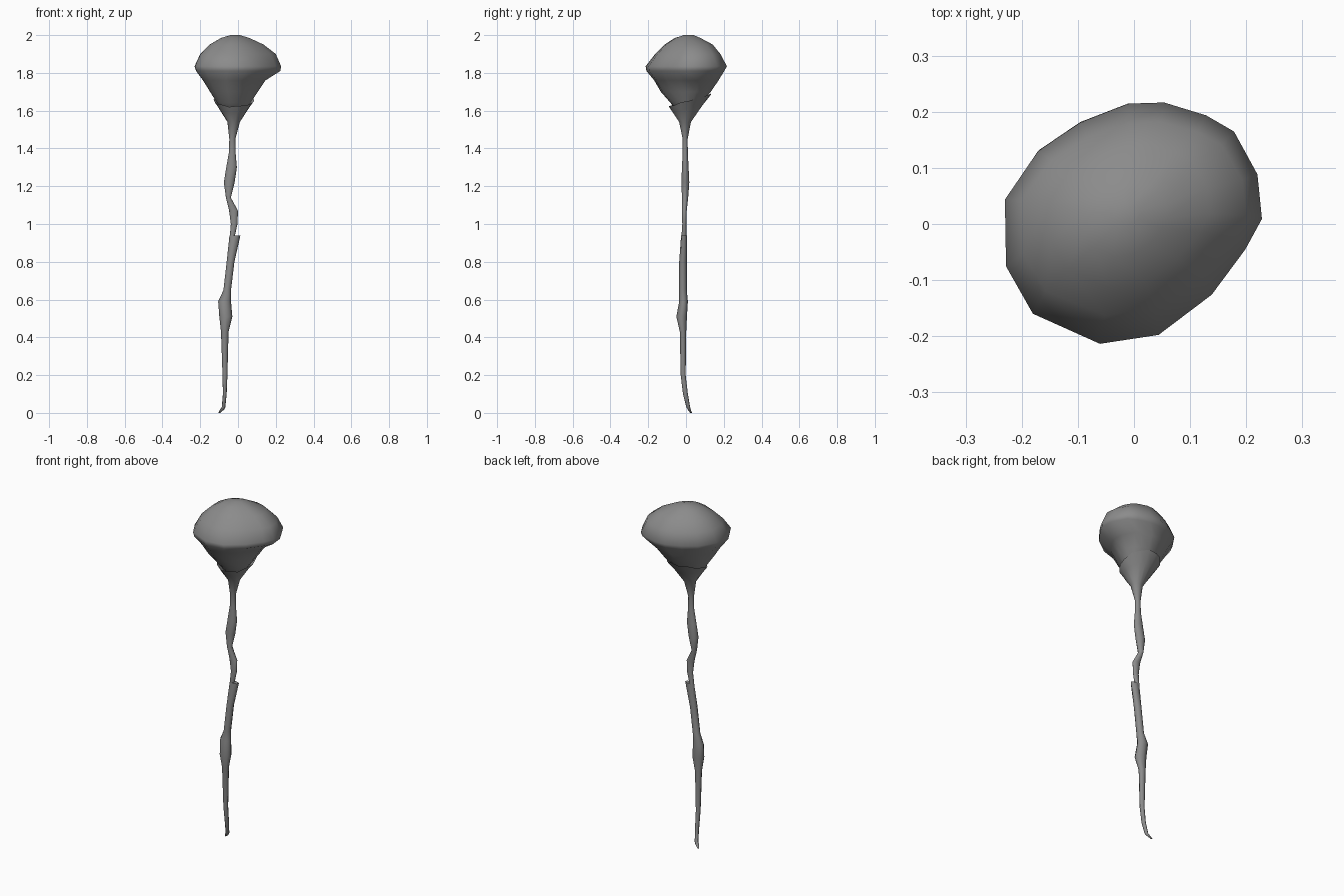
import bpy, bmesh, math

# Dark grey shared by all parts
grey = bpy.data.materials.new("dark_grey")
grey.diffuse_color = (.26, .26, .26, 1)


def circle(n):
    return [(math.cos(2 * math.pi * i / n), math.sin(2 * math.pi * i / n)) for i in range(n)]


def loft(name, section, rows, tilt=None, cap_first=True, cap_last=True):
    """Skin a unit section through rows of (z, xmin, xmax, ymin, ymax)."""
    bm = bmesh.new()
    rings = []
    for k, (z, x0, x1, y0, y1) in enumerate(rows):
        cx, cy, rx, ry = (x0 + x1) / 2, (y0 + y1) / 2, (x1 - x0) / 2, (y1 - y0) / 2
        ring = []
        for i, (u, v) in enumerate(section):
            dz = tilt(k, i, u, v) if tilt else 0
            ring.append(bm.verts.new((cx + rx * u, cy + ry * v, z + dz)))
        rings.append(ring)
    n = len(section)
    for a, b in zip(rings, rings[1:]):
        for i in range(n):
            bm.faces.new((a[i], a[(i + 1) % n], b[(i + 1) % n], b[i]))
    if cap_first:
        bm.faces.new(rings[0])
    if cap_last:
        bm.faces.new(rings[-1])
    bmesh.ops.recalc_face_normals(bm, faces=bm.faces)
    me = bpy.data.meshes.new(name)
    bm.to_mesh(me)
    bm.free()
    me.materials.append(grey)
    ob = bpy.data.objects.new(name, me)
    bpy.context.collection.objects.link(ob)
    bpy.context.view_layer.objects.active = ob
    ob.select_set(True)
    bpy.ops.object.shade_smooth_by_angle(angle=math.radians(80))
    ob.select_set(False)
    return ob


# Bulbous head with an irregular outline
outline = [(.230, .01), (.222, .09), (.18, .167), (.13, .196), (.055, .219), (-.01, .217),
           (-.095, .184), (-.17, .133), (-.23, .045), (-.228, -.075), (-.18, -.16),
           (-.06, -.214), (.045, -.198), (.14, -.126), (.2, -.045)]
loft("head", [(x / .23, y / .2165) for x, y in outline], [
    (2.0, -.04, .01, -.01, .04),
    (1.985, -.09, .06, -.06, .075),
    (1.95, -.15, .135, -.115, .14),
    (1.90, -.2, .2, -.165, .18),
    (1.835, -.23, .228, -.216, .214),
    (1.81, -.222, .224, -.212, .2),
    (1.76, -.185, .145, -.17, .17),
    (1.70, -.148, .105, -.135, .13),
    (1.64, -.11, .064, -.082, .078),
    (1.57, -.06, .02, -.03, .02)])


# Flared cup and upper stem, rim higher at the back and slightly ragged
def rim_tilt(k, i, u, v):
    ragged = .004 if i % 2 else -.002
    return (.034 * v + ragged if k == 0 else .02 * v if k == 1 else 0)


loft("cup_and_upper_stem", circle(14), [
    (1.655, -.13, .086, -.092, .136),
    (1.61, -.1, .055, -.072, .09),
    (1.54, -.056, .01, -.037, .027),
    (1.45, -.046, -.014, -.018, .009),
    (1.38, -.048, -.013, -.018, .01),
    (1.30, -.062, -.006, -.022, .014),
    (1.22, -.075, -.018, -.025, .018),
    (1.14, -.064, -.038, -.022, .012),
    (1.07, -.047, 0, -.022, .004),
    (1.0, -.038, -.003, -.02, .002),
    (.94, -.043, -.016, -.024, .002),
    (.86, -.05, -.03, -.02, 0)], rim_tilt, cap_first=False)

# Lower stem with a stepped top, a knot and a hooked tip
loft("lower_stem", circle(8), [
    (.94, -.045, .013, -.026, .004),
    (.80, -.06, -.019, -.036, .004),
    (.65, -.077, -.037, -.037, .004),
    (.59, -.105, -.037, -.036, .01),
    (.51, -.099, -.03, -.051, .005),
    (.43, -.09, -.05, -.033, .001),
    (.20, -.082, -.056, -.028, -.002),
    (.10, -.08, -.06, -.016, .01),
    (.03, -.086, -.067, .002, .022),
    (.018, -.095, -.073, .009, .025),
    (.0, -.104, -.094, .022, .032)])
